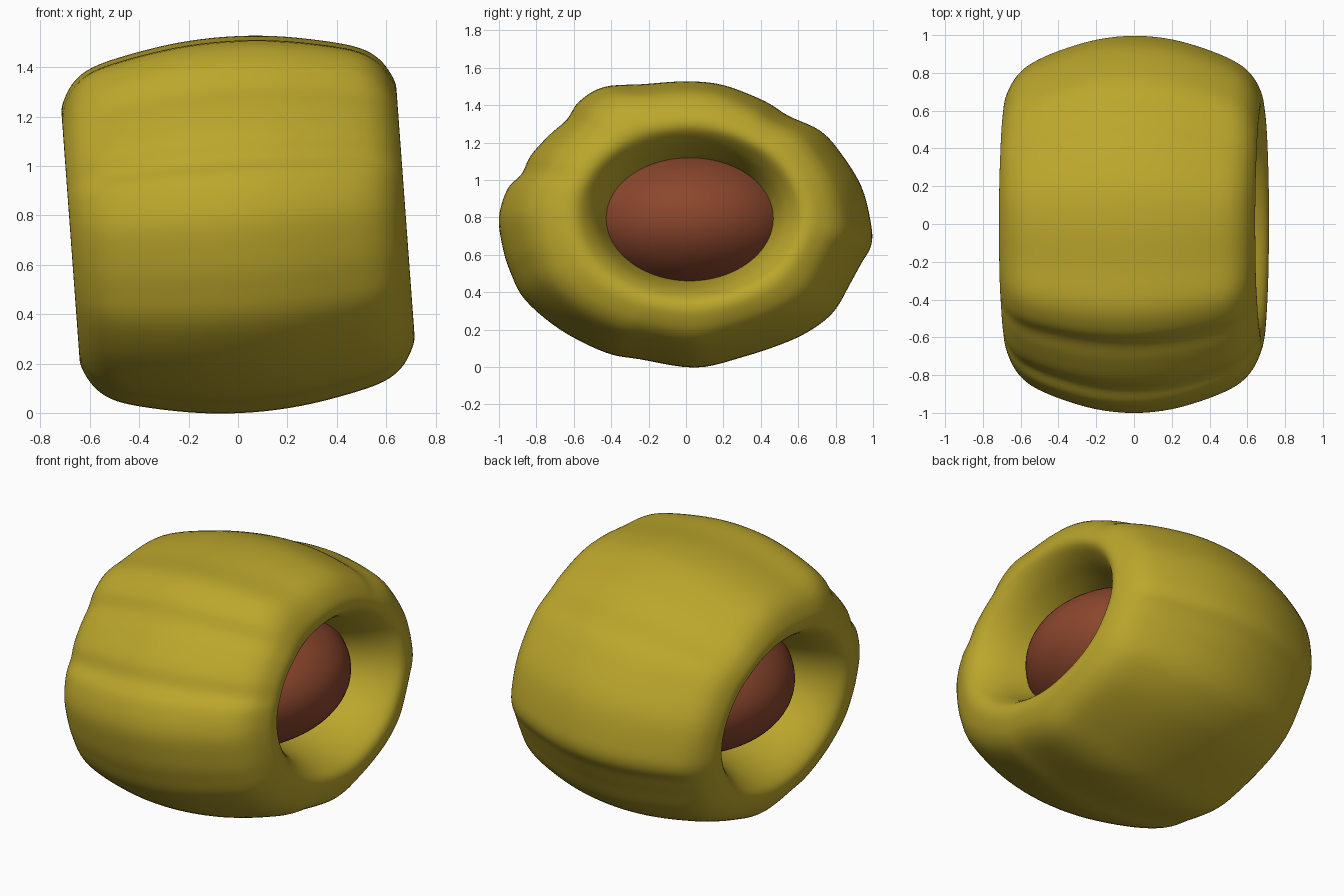
import bpy, bmesh, math
from mathutils import Vector, Matrix

if "Cube" in bpy.data.objects:
    bpy.data.objects.remove(bpy.data.objects["Cube"])

TILT = Matrix.Rotation(math.radians(-4.2), 4, 'Y')
CENTRE = Vector((0, 0, 0.765))

def material(name, rgb):
    m = bpy.data.materials.new(name)
    m.diffuse_color = (*rgb, 1)
    m.use_nodes = True
    m.node_tree.nodes["Principled BSDF"].inputs["Base Color"].default_value = m.diffuse_color
    return m

def spline(pts, steps):
    # Catmull-Rom through a closed loop of 2D points
    out, n = [], len(pts)
    for i in range(n):
        a, b, c, d = (Vector(pts[(i + k) % n]) for k in (-1, 0, 1, 2))
        for s in range(steps):
            t = s / steps
            out.append(0.5 * (2*b + (c - a)*t + (2*a - 5*b + 4*c - d)*t*t
                              + (3*b - a - 3*c + d)*t**3))
    return out

def finish(bm, name, mat):
    bmesh.ops.recalc_face_normals(bm, faces=bm.faces)
    bm.transform(Matrix.Translation(CENTRE) @ TILT)
    me = bpy.data.meshes.new(name)
    bm.to_mesh(me)
    bm.free()
    me.materials.append(mat)
    for p in me.polygons:
        p.use_smooth = True
    ob = bpy.data.objects.new(name, me)
    bpy.context.collection.objects.link(ob)

# wavy outline of the wrap, seen along its length (y, z)
outline = [(0, 1.525), (-.23, 1.51), (-.44, 1.495), (-.57, 1.42), (-.64, 1.32), (-.73, 1.24),
           (-.83, 1.13), (-.88, 1.03), (-.955, .95), (-1, .8), (-.98, .64), (-.94, .51),
           (-.86, .36), (-.67, .2), (-.43, .08), (-.25, .045), (.05, 0), (.3, .055),
           (.55, .14), (.7, .22), (.8, .31), (.88, .45), (.94, .56), (.99, .65), (.99, .76),
           (.94, .96), (.83, 1.14), (.72, 1.26), (.55, 1.34), (.42, 1.42), (.2, 1.505)]
ring = [Vector((p.x, p.y - 0.765)) for p in spline(outline, 5)]

# lengthwise profile: (x, fraction of the outline), outside, lip, funnel, bore
half = [(.2, .985), (.4, .94), (.54, .89), (.615, .83), (.66, .75), (.68, .67),
        (.66, .6), (.58, .53), (.47, .48), (.35, .445), (.18, .42)]
profile = [(0, 1)] + half + [(0, .41)] + [(-x, r) for x, r in reversed(half)]

bm = bmesh.new()
loops = []
for x, r in spline(profile, 4):
    wavy = min(1, max(0, (r - .55) / .35))       # waves fade out in the hole
    taper = 1 - .045 * wavy * (x / .6) ** 2      # sides narrow more than the top
    row = []
    for q in ring:
        a = math.atan2(q.y / .765, q.x)
        smooth = Vector((.97 * math.cos(a), .745 * math.sin(a)))
        v = smooth.lerp(q, wavy) * r
        row.append(bm.verts.new((x, v.x * taper + .02 * (1 - wavy), v.y)))
    loops.append(row)
for i, row in enumerate(loops):
    nxt = loops[(i + 1) % len(loops)]
    for j in range(len(row)):
        k = (j + 1) % len(row)
        bm.faces.new((row[j], row[k], nxt[k], nxt[j]))
finish(bm, "wrap", material("mustard yellow", (.5, .385, .025)))

# domed core inside the wrap
bm = bmesh.new()
bmesh.ops.create_uvsphere(bm, u_segments=64, v_segments=40, radius=1)
bm.transform(Matrix.Translation((0, .02, 0)) @ Matrix.Diagonal((.62, .6, .395, 1)))
finish(bm, "core", material("brick red", (.26, .062, .026)))
